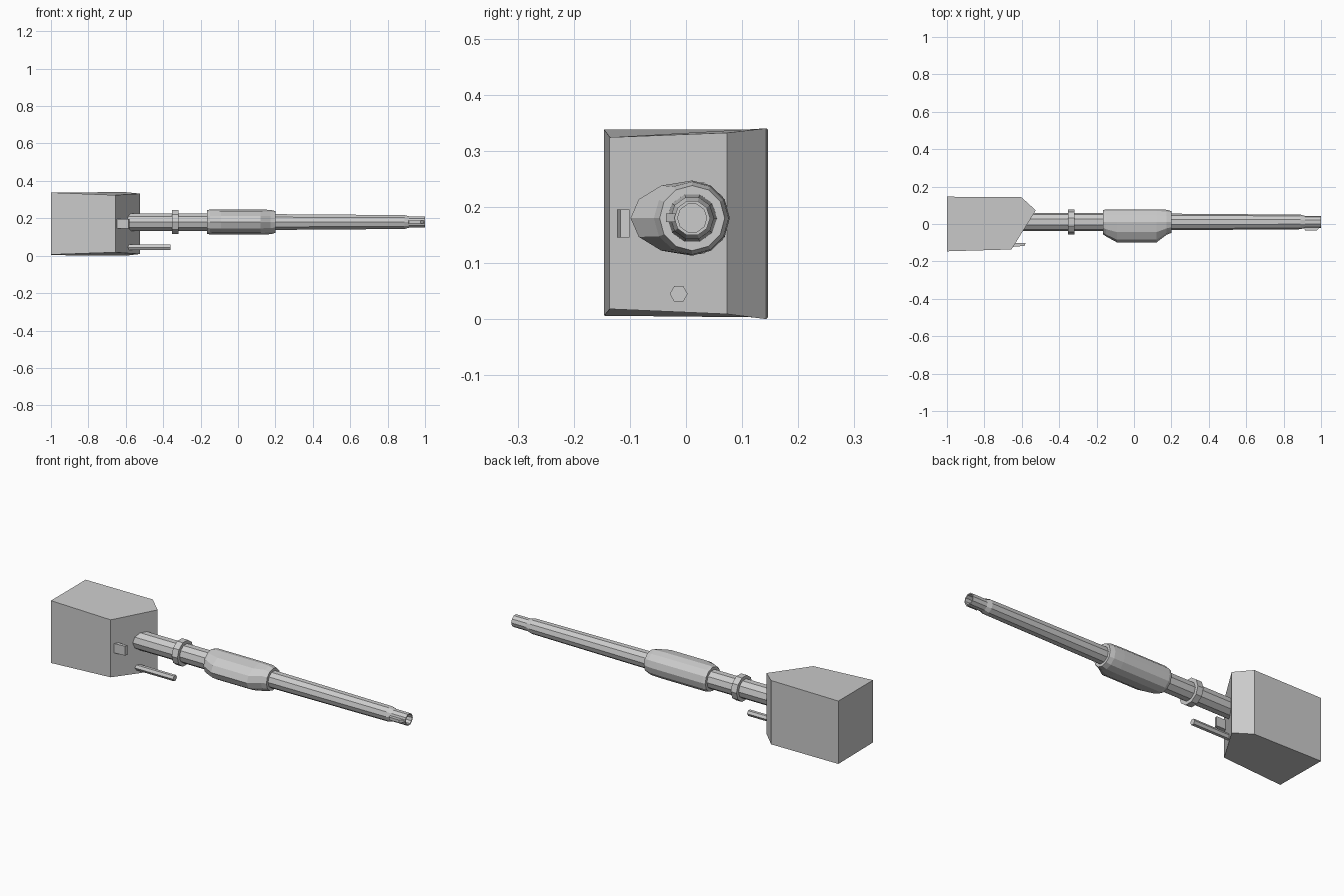
import bpy
import bmesh
from math import sin, cos, pi

if "Cube" in bpy.data.objects:
    bpy.data.objects.remove(bpy.data.objects["Cube"])

AXIS_Y, AXIS_Z = 0.011, 0.18


def finish(name, bm):
    bmesh.ops.recalc_face_normals(bm, faces=bm.faces)
    mesh = bpy.data.meshes.new(name)
    bm.to_mesh(mesh)
    bm.free()
    obj = bpy.data.objects.new(name, mesh)
    bpy.context.collection.objects.link(obj)
    return obj


def loft(name, stations, sides=10, y=AXIS_Y, z=AXIS_Z):
    """Rings along x; each station is (x, radius, stretch of the -y half)."""
    bm = bmesh.new()
    rings = []
    for x, r, stretch in stations:
        ring = []
        for i in range(sides):
            a = 2 * pi * i / sides
            dy = r * cos(a)
            if dy < 0:
                dy *= stretch
            ring.append(bm.verts.new((x, y + dy, z + r * sin(a))))
        rings.append(ring)
    for a, b in zip(rings, rings[1:]):
        for i in range(sides):
            j = (i + 1) % sides
            bm.faces.new((a[i], a[j], b[j], b[i]))
    bm.faces.new(rings[0])
    bm.faces.new(rings[-1])
    return finish(name, bm)


def prism(name, outline):
    """Solid from a plan outline of (x, y, bottom z, top z)."""
    bm = bmesh.new()
    low = [bm.verts.new((x, y, z0)) for x, y, z0, z1 in outline]
    top = [bm.verts.new((x, y, z1)) for x, y, z0, z1 in outline]
    bm.faces.new(low)
    bm.faces.new(top)
    n = len(outline)
    for i in range(n):
        j = (i + 1) % n
        bm.faces.new((low[i], low[j], top[j], top[i]))
    return finish(name, bm)


# Armoured mount block with angled front
prism("gun_mount", [(-1, -0.146, 0.006, 0.338), (-0.655, -0.136, 0.018, 0.324),
                    (-0.525, 0.073, 0.009, 0.332), (-0.602, 0.143, 0.0, 0.34),
                    (-1, 0.146, 0.003, 0.338)])

# Stepped barrel with hollow muzzle
loft("barrel", [(-0.64, 0.049, 1), (-0.1, 0.049, 1), (0.1, 0.045, 1), (0.89, 0.039, 1),
                (0.915, 0.032, 1), (1.0, 0.032, 1), (1.0, 0.026, 1), (0.9, 0.026, 1)])

# Clamp ring
loft("barrel_collar", [(-0.352, 0.067, 1), (-0.318, 0.067, 1)])

# Offset swelling around mid barrel
loft("bore_evacuator", [(-0.165, 0.063, 1.05), (-0.15, 0.067, 1.15), (-0.09, 0.067, 1.64),
                        (0.12, 0.067, 1.64), (0.175, 0.065, 1.05), (0.2, 0.058, 1.0)], 12)

# Secondary gun tube
loft("coaxial_tube", [(-0.66, 0.016, 1), (-0.362, 0.016, 1)], 6, -0.013, 0.045)

# Sight housing on the mount face
prism("sight_housing", [(-0.66, -0.123, 0.145, 0.195), (-0.585, -0.117, 0.145, 0.195),
                        (-0.58, -0.101, 0.145, 0.195), (-0.64, -0.101, 0.145, 0.195)])

# Muzzle reference fin
prism("muzzle_fin", [(0.91, -0.018, 0.173, 0.188), (0.915, -0.036, 0.173, 0.188),
                     (0.975, -0.036, 0.173, 0.188), (0.995, -0.018, 0.173, 0.188)])
